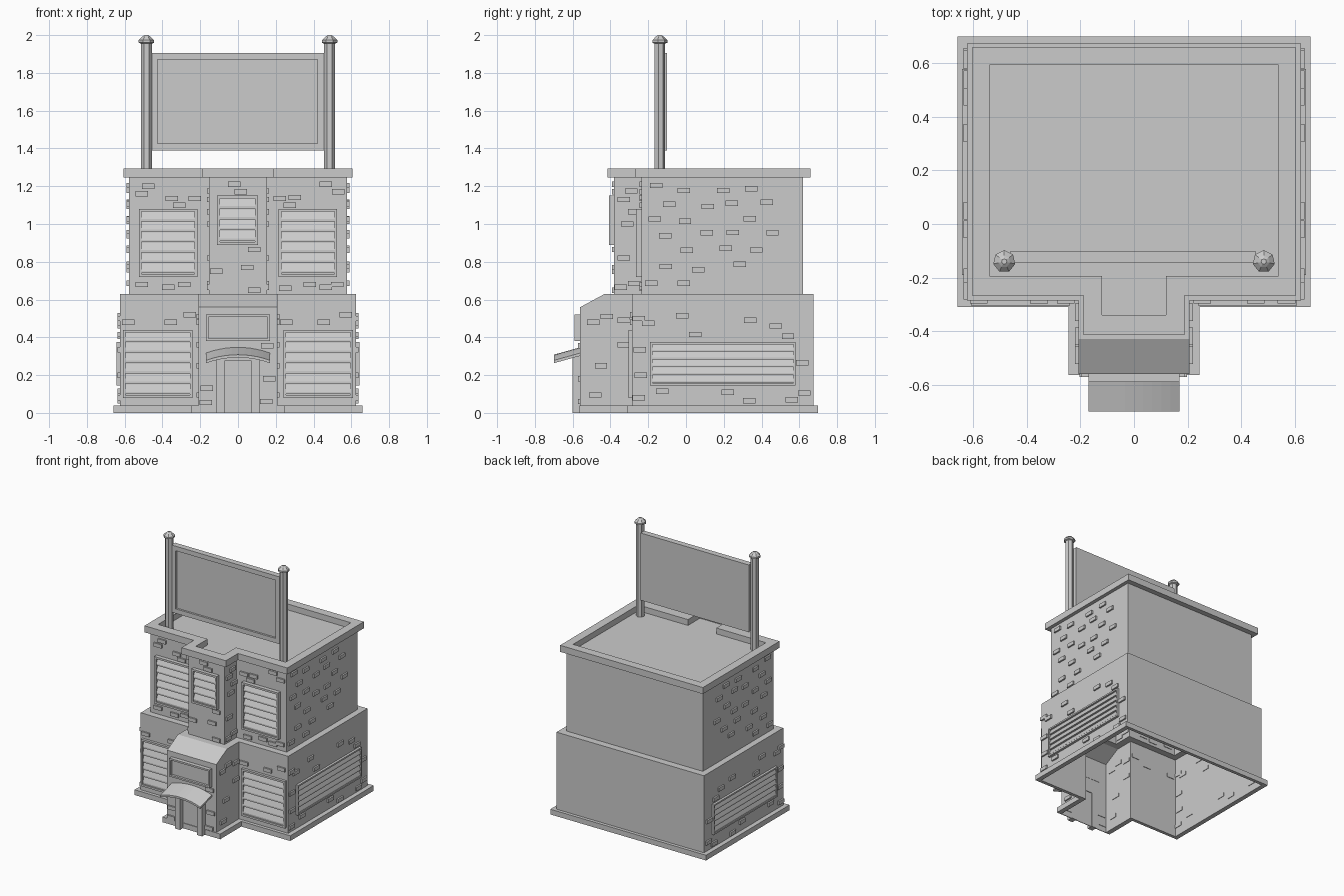
import bpy, bmesh, math, random

if "Cube" in bpy.data.objects:
    bpy.data.objects.remove(bpy.data.objects["Cube"])

random.seed(4)


def make(name, bm):
    bmesh.ops.recalc_face_normals(bm, faces=bm.faces[:])
    me = bpy.data.meshes.new(name)
    bm.to_mesh(me)
    bm.free()
    ob = bpy.data.objects.new(name, me)
    bpy.context.collection.objects.link(ob)
    return ob


def tee(w, front, back, pw, pfront):
    # T-shaped plan: main block plus centred front bay
    return [(-w, back), (-w, front), (-pw, front), (-pw, pfront),
            (pw, pfront), (pw, front), (w, front), (w, back)]


def loft(name, loops, cap=False, closed=False):
    bm = bmesh.new()
    rings = [[bm.verts.new((x, y, z)) for x, y in pts] for pts, z in loops]
    pairs = list(zip(rings, rings[1:])) + ([(rings[-1], rings[0])] if closed else [])
    for a, b in pairs:
        for i in range(len(a)):
            j = (i + 1) % len(a)
            bm.faces.new((a[i], a[j], b[j], b[i]))
    if cap:
        bm.faces.new(rings[-1])
    return make(name, bm)


# Wall placement: (u, v, d) = along wall, up, outward
def front(y0):
    return lambda u, v, d: (u, y0 - d, v)


def side(x0, s):
    return lambda u, v, d: (s * (x0 + d), u, v)


def prism(bm, place, u0, u1, prof):
    # extrude a (v, d) profile along u
    a = [bm.verts.new(place(u0, v, d)) for v, d in prof]
    b = [bm.verts.new(place(u1, v, d)) for v, d in prof]
    n = len(prof)
    bm.faces.new(a)
    bm.faces.new(b[::-1])
    for i in range(n):
        j = (i + 1) % n
        bm.faces.new((a[i], b[i], b[j], a[j]))


def block(bm, place, u0, u1, v0, v1, d0, d1):
    prism(bm, place, u0, u1, [(v0, d0), (v1, d0), (v1, d1), (v0, d1)])


def framed(name, place, u0, u1, v0, v1, depth, t=0.015, slats=0, back=0.0):
    # picture-frame border, optional louvre slats
    bm = bmesh.new()
    block(bm, place, u0, u1, v1 - t, v1, back, depth)
    block(bm, place, u0, u1, v0, v0 + t, back, depth)
    block(bm, place, u0, u0 + t, v0 + t, v1 - t, back, depth)
    block(bm, place, u1 - t, u1, v0 + t, v1 - t, back, depth)
    if slats:
        h = (v1 - v0 - 2 * t) / slats
        for i in range(slats):
            b = v0 + t + i * h
            prism(bm, place, u0 + t, u1 - t,
                  [(b + h, 0), (b + h, depth * .2), (b + h * .3, depth * .85), (b + h * .08, depth * .85), (b + h * .08, 0)])
    return make(name, bm)


def bricks(name, place, spots):
    bm = bmesh.new()
    for u, v in spots:
        block(bm, place, u - .033, u + .033, v - .014, v + .014, -.004, .012)
    return make(name, bm)


# Main masses
plinth_o = tee(.66, -.31, .70, .245, -.565)
ground = tee(.625, -.285, .675, .208, -.56)
porch_top = tee(.625, -.285, .675, .208, -.43)
upper = tee(.577, -.235, .62, .153, -.38)
rim_o = tee(.605, -.268, .66, .188, -.415)
rim_i = tee(.54, -.195, .595, .12, -.34)
loft("plinth", [(plinth_o, 0), (plinth_o, .04), (ground, .04), (ground, 0)], closed=True)
loft("building_walls", [(ground, .04), (ground, .56), (porch_top, .63), (upper, .63), (upper, 1.245)])
loft("parapet_and_roof", [(upper, 1.245), (rim_o, 1.245), (rim_o, 1.295), (rim_i, 1.295), (rim_i, 1.25)], cap=True)

# Shuttered windows
for s in (-1, 1):
    a, b = sorted((s * .24, s * .61))
    framed("ground_window", front(-.285), a, b, .08, .44, .02, slats=6)
    a, b = sorted((s * .215, s * .525))
    framed("upper_window", front(-.235), a, b, .72, 1.08, .03, slats=6)
    framed("side_louvre", side(.625, s), -.19, .58, .145, .375, .018, t=.012, slats=5)
framed("bay_window", front(-.38), -.11, .105, .89, 1.15, .028, slats=4)
framed("porch_sign_frame", front(-.56), -.17, .17, .38, .52, .03, t=.013)
bm = bmesh.new()
block(bm, front(-.56), -.16, .16, .39, .51, -.002, .012)
make("porch_sign_panel", bm)

# Door frame
bm = bmesh.new()
for s in (-1, 1):
    a, b = sorted((s * .072, s * .115))
    block(bm, front(-.56), a, b, 0, .305, -.005, .04)
block(bm, front(-.56), -.072, .072, .275, .305, -.005, .04)
make("door_frame", bm)

# Curved tilted awning
bm = bmesh.new()
N = 10
arc = [(.17 * (2 * i / N - 1), -.03 * (2 * i / N - 1) ** 2) for i in range(N + 1)]
prof = arc + [(x, z - .015) for x, z in reversed(arc)]
rows = [[bm.verts.new((x, y, z + top)) for x, z in prof] for y, top in ((-.56, .347), (-.70, .308))]
M = len(prof)
for i in range(M):
    j = (i + 1) % M
    bm.faces.new((rows[0][i], rows[0][j], rows[1][j], rows[1][i]))
for r in rows:
    for i in range(N):
        bm.faces.new((r[i], r[i + 1], r[M - 2 - i], r[M - 1 - i]))
make("awning", bm)

# Rooftop billboard
framed("billboard_frame", front(-.10), -.462, .455, 1.39, 1.905, .045, t=.035)
bm = bmesh.new()
block(bm, front(-.10), -.45, .445, 1.40, 1.895, 0, .03)
make("billboard_panel", bm)


def heptagon(cx, cy, r):
    return [(cx + r * math.sin(k * math.tau / 7), cy + r * math.cos(k * math.tau / 7)) for k in range(7)]


for s in (-1, 1):
    ring = lambda r: heptagon(s * .485, -.14, r)
    loft("billboard_post", [(ring(.03), 1.25), (ring(.03), 1.955), (ring(.042), 1.96), (ring(.042), 1.973),
                            (ring(.022), 1.992), (ring(.01), 2.0)], cap=True)

# Raised bricks on the front
bricks("upper_front_bricks", front(-.235), [
    (-.475, 1.2), (-.51, 1.16), (-.35, 1.135), (-.23, 1.135), (-.31, 1.10), (-.51, .68), (-.37, .665), (-.285, .68),
    (.465, 1.21), (.53, 1.17), (.22, 1.135), (.30, 1.14), (.275, 1.10), (.25, .66), (.38, .68), (.465, .665), (.525, .68)])
bricks("bay_front_bricks", front(-.38), [(-.02, 1.21), (.015, 1.17), (.085, .865), (.05, .77), (-.115, .75), (.085, .65)])
bricks("ground_front_bricks", front(-.285), [(-.255, .52), (-.355, .48), (-.58, .48), (.57, .52), (.255, .48), (.455, .48)])
bricks("porch_front_bricks", front(-.56), [(-.165, .13), (-.17, .055), (.155, .355), (.165, .18), (.15, .06)])

# Raised bricks on both sides
ground_side = [(-.25, .50), (-.2, .475), (-.02, .515), (.05, .415), (.34, .49), (.475, .46), (.54, .405), (-.25, .08),
               (-.125, .115), (.22, .11), (.335, .065), (.56, .07), (.625, .105), (.615, .265), (-.245, .335), (-.24, .2)]
porch_side = [(-.49, .48), (-.42, .51), (-.45, .25), (-.48, .095), (-.33, .49), (-.33, .36)]
bay_side = [(-.29, 1.175), (-.33, 1.13), (-.275, 1.065), (-.31, 1.0), (-.33, .82), (-.275, .685), (-.345, .665)]
upper_side = [(-.16 + .175 * c + (.07 if r % 2 else 0) + random.uniform(-.03, .03), .69 + .083 * r + random.uniform(-.02, .02))
              for r in range(7) for c in range(4) if random.random() < .8]
for s in (-1, 1):
    bricks("ground_side_bricks", side(.625, s), ground_side)
    bricks("porch_side_bricks", side(.208, s), porch_side)
    bricks("bay_side_bricks", side(.153, s), bay_side)
    bricks("upper_side_bricks", side(.577, s), upper_side)
